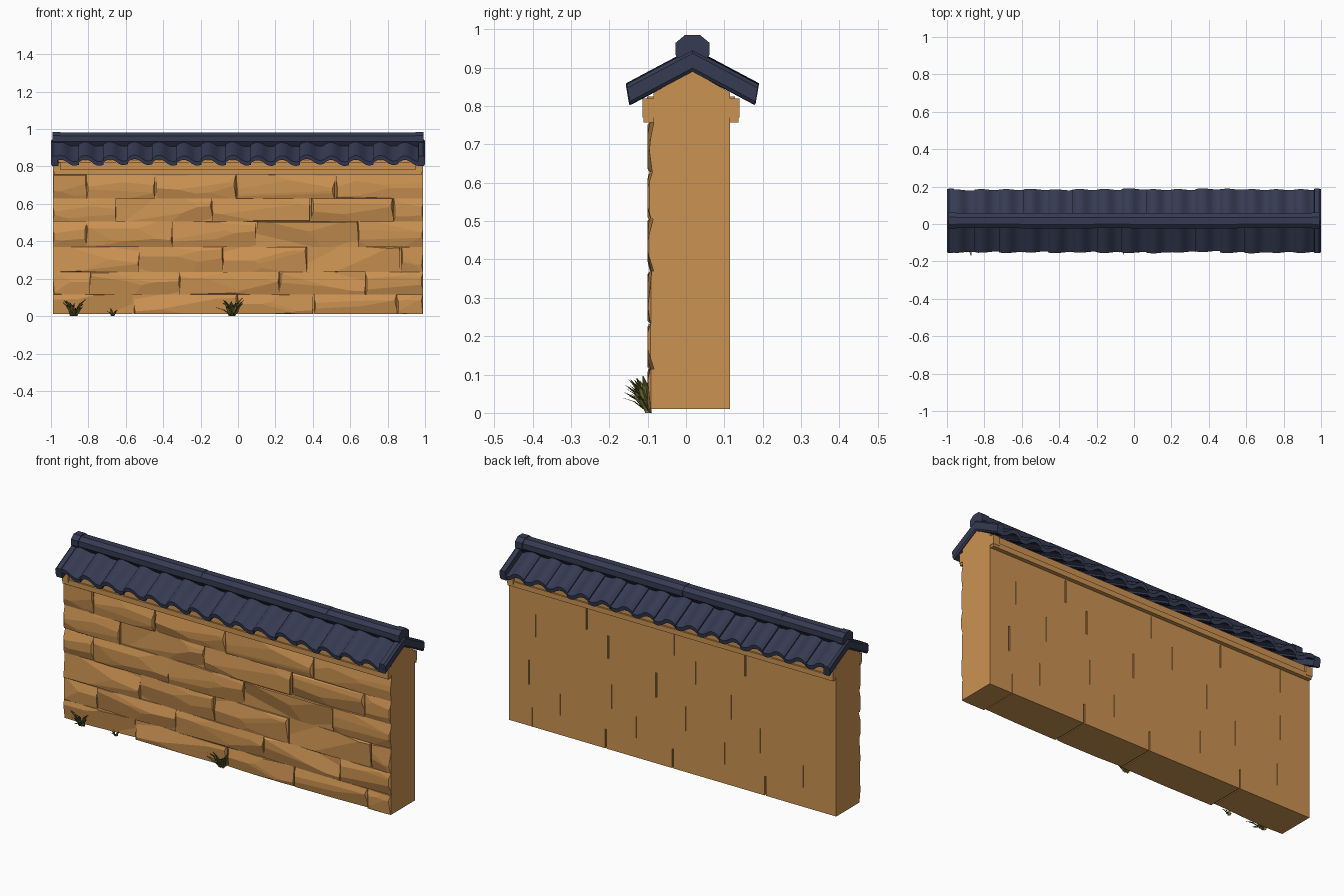
import bpy, bmesh, math, random
from mathutils import Vector

random.seed(4)
if "Cube" in bpy.data.objects:
    bpy.data.objects.remove(bpy.data.objects["Cube"])


def material(name, rgb):
    m = bpy.data.materials.new(name)
    m.use_nodes = True
    m.diffuse_color = (*rgb, 1)
    m.node_tree.nodes["Principled BSDF"].inputs["Base Color"].default_value = (*rgb, 1)
    return m


SAND = material("sandstone", (0.60, 0.29, 0.085))
NAVY = material("navy tile", (0.036, 0.043, 0.085))
GREEN = material("olive grass", (0.19, 0.19, 0.045))
MID = 0.017  # y of the ridge line


def finish(bm, name, mat, smooth=False):
    bmesh.ops.recalc_face_normals(bm, faces=bm.faces[:])
    me = bpy.data.meshes.new(name)
    bm.to_mesh(me)
    bm.free()
    me.materials.append(mat)
    ob = bpy.data.objects.new(name, me)
    bpy.context.collection.objects.link(ob)
    if smooth:
        bpy.ops.object.select_all(action='DESELECT')
        ob.select_set(True)
        bpy.context.view_layer.objects.active = ob
        bpy.ops.object.shade_smooth_by_angle(angle=math.radians(35))
    return ob


def loft(bm, ring_a, ring_b):
    """Closed solid between two rings of points."""
    a = [bm.verts.new(p) for p in ring_a]
    b = [bm.verts.new(p) for p in ring_b]
    n = len(a)
    for i in range(n):
        j = (i + 1) % n
        bm.faces.new((a[i], a[j], b[j], b[i]))
    bm.faces.new(a[::-1])
    bm.faces.new(b)


def prism(bm, pts, x0, x1):
    """Extrude a (y, z) outline along x."""
    loft(bm, [(x0, y, z) for y, z in pts], [(x1, y, z) for y, z in pts])


def rect(y0, y1, z0, z1):
    return [(y0, z0), (y1, z0), (y1, z1), (y0, z1)]


def chop(bm, co, no):
    """Slice off everything beyond a plane and cap the cut."""
    res = bmesh.ops.bisect_plane(bm, geom=bm.verts[:] + bm.edges[:] + bm.faces[:],
                                 plane_co=co, plane_no=no, clear_outer=True, dist=1e-5)
    edges = [e for e in res["geom_cut"] if isinstance(e, bmesh.types.BMEdge)]
    if edges:
        bmesh.ops.holes_fill(bm, edges=[e for e in edges if e.is_boundary])


def brick(name, x0, x1, z0, z1):
    """Full-depth block with a chiselled front."""
    front = -0.101
    bm = bmesh.new()
    prism(bm, rect(front, 0.115, z0, z1), x0, x1)
    # worn edges
    for co, no in (((x0, 0, 0), (-1, -1, 0)), ((x1, 0, 0), (1, -1, 0)),
                   ((0, 0, z0), (0, -1, -1)), ((0, 0, z1), (0, -1, 1))):
        inset = random.uniform(0.004, 0.011)
        chop(bm, Vector((co[0], front + inset, co[2])), Vector(no))
    # large shallow chisel facets, biting in from the top, bottom and ends
    for i in range(6):
        side = random.choice((-1, 1))
        tilt_z = random.uniform(0.08, 0.35) * side
        tilt_x = random.uniform(-0.14, 0.14)
        px = random.uniform(x0, x1)
        pz = (z0 + z1) / 2 + side * (z1 - z0) * random.uniform(0.18, 0.42)
        chop(bm, Vector((px, front + 0.001, pz)), Vector((tilt_x * 0.5, -1, tilt_z)))
    finish(bm, name, SAND)


# Brick courses: vertical joints of each row, bottom to top
levels = [0.01, 0.115, 0.235, 0.37, 0.505, 0.63, 0.76]
joints = [(-0.56, 0.0, 0.405, 0.85), (-0.79, -0.315, 0.22, 0.68),
          (-0.53, -0.08, 0.37, 0.87), (-0.81, -0.355, 0.10, 0.64),
          (-0.65, -0.14, 0.39, 0.83), (-0.81, -0.44, -0.01, 0.52)]
open_joints = {0.0, 0.405, -0.56, 0.87, 0.10, 0.39, 0.52, -0.44}
for r, row in enumerate(joints):
    ends = [-0.99, *row, 0.99]
    for i in range(len(ends) - 1):
        gap_a, gap_b = [0 if abs(e) > 0.98 else 0.004 if e in open_joints else 0.0012
                        for e in ends[i:i + 2]]
        brick(f"brick_{r + 1}_{i + 1}", ends[i] + gap_a, ends[i + 1] - gap_b,
              levels[r], levels[r + 1])

# Core behind the joints
bm = bmesh.new()
prism(bm, rect(-0.08, 0.108, 0.015, 0.77), -0.985, 0.985)
finish(bm, "wall_core", SAND)

# Gable and stepped cornice
bm = bmesh.new()
prism(bm, [(-0.085, 0.75), (0.115, 0.75), (0.115, 0.835), (MID, 0.892), (-0.085, 0.835)],
      -0.99, 0.99)
finish(bm, "gable", SAND)
bm = bmesh.new()
prism(bm, rect(-0.111, 0.137, 0.757, 0.785), -0.985, 0.985)
prism(bm, rect(-0.102, 0.128, 0.785, 0.825), -0.975, 0.975)
for s in (-1, 1):
    prism(bm, rect(-0.113, 0.139, 0.77, 0.82), s * 0.95, s * 0.988)
finish(bm, "cornice", SAND)

# Roof: each slope is placed by s (down the slope), h (height off the slope)
PITCH = math.radians(28)
C, S = math.cos(PITCH), math.sin(PITCH)


def on_slope(side, x, s, h):
    return (x, MID + side * (s * C + h * S), 0.89 - s * S + h * C)


def slope_piece(bm, side, outline, extra=0.0):
    """Outline of (x, h) points run from the mitre at the ridge to the eave."""
    loft(bm, [on_slope(side, x, -h * S / C, h) for x, h in outline],
         [on_slope(side, x, 0.184 - 0.33 * h + extra, h) for x, h in outline])


wave = [(0, 0.033), (0.09, 0.044), (0.22, 0.052), (0.36, 0.052), (0.5, 0.044),
        (0.62, 0.032), (0.75, 0.024), (0.88, 0.022), (1.02, 0.027)]
COUNT = 15
WIDTH = 1.97 / COUNT
for side, label in ((-1, "front"), (1, "back")):
    bm = bmesh.new()
    for i in range(COUNT):
        x0 = -0.985 + i * WIDTH
        lift = random.uniform(-0.002, 0.002)
        lean = random.uniform(-0.004, 0.004)
        top = [(x0 + u * WIDTH, h + lift + lean * (u - 0.5)) for u, h in wave]
        slope_piece(bm, side, top + [(x, h - 0.021) for x, h in reversed(top)],
                    random.uniform(-0.006, 0.003))
    finish(bm, f"{label}_roof_tiles", NAVY, smooth=True)
    # Verge boards closing both ends
    bm = bmesh.new()
    for e in (-1, 1):
        slope_piece(bm, side, [(e * 0.96, 0.0), (e * 0.994, 0.0), (e * 1.0, 0.008),
                               (e * 1.0, 0.042), (e * 0.99, 0.051), (e * 0.965, 0.051)])
    finish(bm, f"{label}_verges", NAVY)

# Ridge: octagonal roll in sections with end caps
ridge = [(0.02, 0.04), (0.044, 0.02), (0.044, -0.012), (0.022, -0.04)]
ridge = ridge + [(-y, z) for y, z in reversed(ridge)]


def ridge_piece(bm, x0, x1, k):
    prism(bm, [(MID + y * k, 0.945 + z * k) for y, z in ridge], x0, x1)


bm = bmesh.new()
cuts = [-0.97, -0.61, -0.21, -0.02, 0.55, 0.97]
for i in range(len(cuts) - 1):
    ridge_piece(bm, cuts[i], cuts[i + 1], (0.9, 0.94)[i % 2])
finish(bm, "ridge_roll", NAVY)
bm = bmesh.new()
for e in (-1, 1):
    ridge_piece(bm, e * 0.95, e * 0.993, 1.0)
finish(bm, "ridge_caps", NAVY)


def grass(name, x, size, count):
    """Clump of bent, tapering blades leaning away from the wall."""
    bm = bmesh.new()
    for i in range(count):
        a = -math.pi * (0.04 + 0.92 * (i + random.random()) / count)
        out = Vector((math.cos(a), math.sin(a), 0))
        across = Vector((-out.y, out.x, 0)) * 0.006 * (0.5 + size)
        reach = size * random.uniform(0.025, 0.085)
        tall = size * random.uniform(0.04, 0.1)
        base = Vector((x + random.uniform(-0.015, 0.015) * size, -0.098, 0))
        mid = base + out * reach * 0.5 + Vector((0, 0, tall * 0.7))
        tip = base + out * reach + Vector((0, 0, tall))
        fold = out * 0.004 * size
        rows = [[bm.verts.new(p) for p in (q - across, q - fold, q + across)]
                for q in (base, mid)]
        end = bm.verts.new(tip)
        for k in (0, 1):
            bm.faces.new((rows[0][k], rows[0][k + 1], rows[1][k + 1], rows[1][k]))
            bm.faces.new((rows[1][k], rows[1][k + 1], end))
    finish(bm, name, GREEN)


grass("grass_left", -0.88, 0.95, 16)
grass("grass_small", -0.67, 0.4, 8)
grass("grass_middle", -0.03, 1.0, 18)
